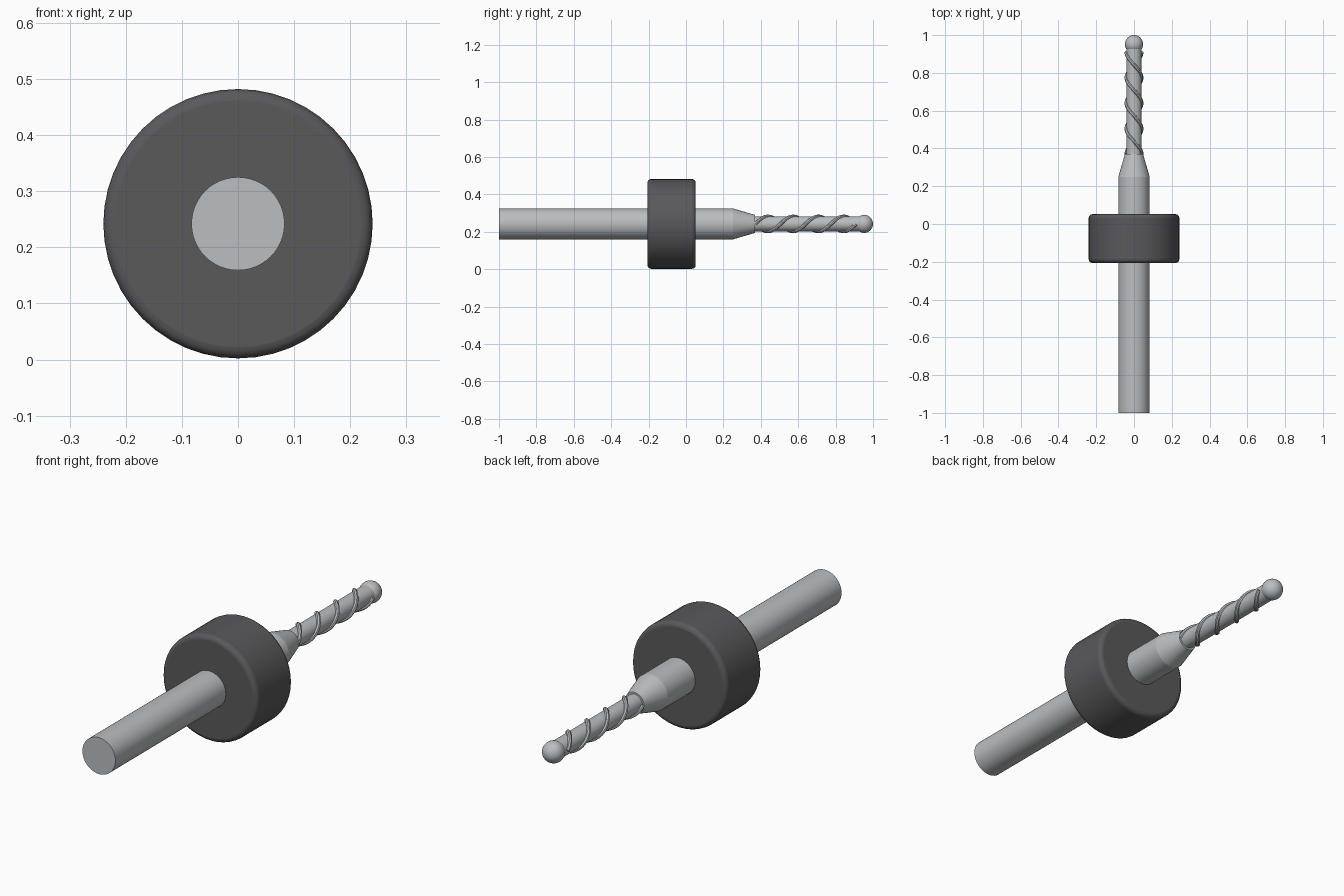
import bpy, math

cube = bpy.data.objects.get("Cube")
if cube:
    bpy.data.objects.remove(cube, do_unlink=True)

AXIS_Z = 0.242


def material(name, color):
    m = bpy.data.materials.new(name)
    m.use_nodes = True
    m.diffuse_color = (*color, 1)
    m.node_tree.nodes["Principled BSDF"].inputs["Base Color"].default_value = (*color, 1)
    return m


steel = material("steel grey", (0.50, 0.51, 0.52))
dark = material("dark grey plastic", (0.10, 0.10, 0.105))


def finish(name, mat):
    ob = bpy.context.object
    ob.name = name
    ob.data.materials.append(mat)
    bpy.ops.object.shade_smooth_by_angle(angle=math.radians(35))
    return ob


def rod(name, y0, y1, r0, r1, mat, sides=48):
    """Round section along y, radius r0 at y0 and r1 at y1."""
    bpy.ops.mesh.primitive_cone_add(
        vertices=sides, radius1=r0, radius2=r1, depth=y1 - y0,
        location=(0, (y0 + y1) / 2, AXIS_Z), rotation=(-math.pi / 2, 0, 0))
    return finish(name, mat)


# Shank, taper and fluted core
rod("shank", -1, 0.25, 0.083, 0.083, steel)
rod("taper", 0.25, 0.37, 0.083, 0.048, steel)
rod("cutter_core", 0.37, 0.93, 0.04, 0.04, steel, 32)

# Ball tip
bpy.ops.mesh.primitive_uv_sphere_add(
    segments=32, ring_count=16, radius=0.048, location=(0, 0.952, AXIS_Z),
    rotation=(-math.pi / 2, 0, 0))
finish("ball_tip", steel)

# Collar with rounded rims
collar = rod("depth_collar", -0.206, 0.052, 0.24, 0.24, dark)
bevel = collar.modifiers.new("rounded rims", "BEVEL")
bevel.width = 0.02
bevel.segments = 4
bevel.limit_method = "ANGLE"
bevel.angle_limit = math.radians(40)


# Two helical cutting edges, half a turn apart
def helix(name, phase, start=0.37, length=0.54, turns=2, radius=0.04, steps=96):
    curve = bpy.data.curves.new(name, "CURVE")
    curve.dimensions = "3D"
    curve.bevel_depth = 0.01
    curve.bevel_resolution = 2
    curve.use_fill_caps = True
    spline = curve.splines.new("POLY")
    spline.points.add(steps)
    for i, p in enumerate(spline.points):
        t = i / steps
        a = phase + math.tau * turns * t
        p.co = (radius * math.cos(a), start + length * t,
                AXIS_Z + radius * math.sin(a), 1)
    ob = bpy.data.objects.new(name, curve)
    bpy.context.collection.objects.link(ob)
    bpy.ops.object.select_all(action="DESELECT")
    ob.select_set(True)
    bpy.context.view_layer.objects.active = ob
    bpy.ops.object.convert(target="MESH")
    finish(name, steel)


helix("cutting_edge_a", 0)
helix("cutting_edge_b", math.pi)
